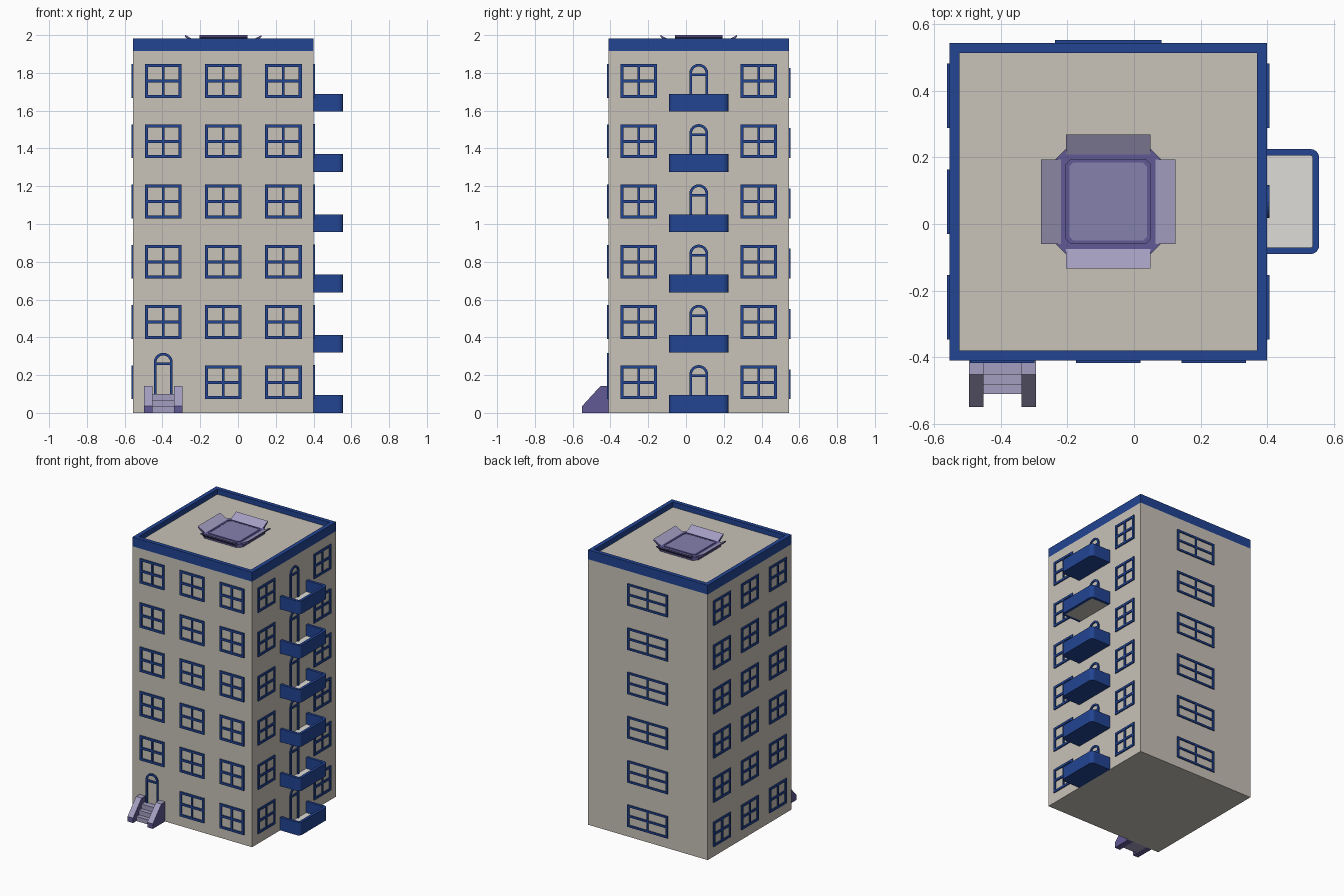
import bpy, bmesh
from math import sin, cos, pi
from mathutils import Matrix, Vector

cube = bpy.data.objects.get("Cube")
if cube:
    bpy.data.objects.remove(cube)


def material(name, rgb):
    m = bpy.data.materials.new(name)
    m.use_nodes = True
    m.diffuse_color = (*rgb, 1)
    m.node_tree.nodes["Principled BSDF"].inputs["Base Color"].default_value = (*rgb, 1)
    return m


BEIGE = material("beige wall", (0.58, 0.54, 0.48))
BLUE = material("blue trim", (0.016, 0.058, 0.29))
LILAC = material("pale lilac", (0.37, 0.34, 0.53))
PURPLE = material("purple", (0.115, 0.10, 0.30))
MAUVE = material("mauve", (0.24, 0.22, 0.42))
WHITE = material("off white", (0.74, 0.72, 0.68))


def mesh_from(bm, name, mats, rule=None):
    bmesh.ops.recalc_face_normals(bm, faces=bm.faces)
    if rule:
        for f in bm.faces:
            f.material_index = rule(f)
    me = bpy.data.meshes.new(name)
    bm.to_mesh(me)
    bm.free()
    for m in mats:
        me.materials.append(m)
    return me


def place(name, me, matrix=Matrix()):
    ob = bpy.data.objects.new(name, me)
    ob.matrix_world = matrix
    bpy.context.collection.objects.link(ob)
    return ob


def add_box(bm, lo, hi):
    lo, hi = Vector(lo), Vector(hi)
    size = Matrix.Diagonal((*(hi - lo), 1))
    bmesh.ops.create_cube(bm, size=1, matrix=Matrix.Translation((lo + hi) / 2) @ size)


def box(name, lo, hi, mat):
    bm = bmesh.new()
    add_box(bm, lo, hi)
    return place(name, mesh_from(bm, name, [mat]))


def extrude(bm, faces, vec):
    geo = bmesh.ops.extrude_face_region(bm, geom=faces)["geom"]
    bmesh.ops.translate(bm, vec=vec, verts=[v for v in geo if isinstance(v, bmesh.types.BMVert)])


def prism(bm, pts, vec):
    extrude(bm, [bm.faces.new([bm.verts.new(p) for p in pts])], vec)


def band(bm, outer, inner, vec, closed=False):
    """Strip between two matching outlines, thickened along vec."""
    a, b = [[bm.verts.new(p) for p in line] for line in (outer, inner)]
    n = len(a)
    quads = [bm.faces.new((a[i], a[(i + 1) % n], b[(i + 1) % n], b[i]))
             for i in range(n if closed else n - 1)]
    extrude(bm, quads, vec)


# Body, parapet and roof deck
X0, X1, Y0, Y1 = -0.555, 0.40, -0.41, 0.545
CX, CY = (X0 + X1) / 2, (Y0 + Y1) / 2
FLOORS, STOREY, COL = 6, 0.319, 0.318
RIM, DECK, TOP = 1.915, 1.945, 1.982


def rect(d, z):
    return [(X0 + d, Y0 + d, z), (X1 - d, Y0 + d, z), (X1 - d, Y1 - d, z), (X0 + d, Y1 - d, z)]


box("building_body", (X0, Y0, 0), (X1, Y1, RIM), BEIGE)
bm = bmesh.new()
band(bm, rect(0, RIM), rect(0.03, RIM), (0, 0, TOP - RIM), closed=True)
place("parapet", mesh_from(bm, "parapet", [BLUE]))
box("roof_deck", (X0 + 0.03, Y0 + 0.03, RIM), (X1 - 0.03, Y1 - 0.03, DECK), BEIGE)


# Window and door frames, drawn facing -y around their own origin
def window_mesh(name, w, h, t):
    bm = bmesh.new()
    w, h, out, back = w / 2, h / 2, -0.008, 0.003
    for s in (-1, 1):
        xs = sorted((s * w, s * (w - t)))
        zs = sorted((s * h, s * (h - t)))
        add_box(bm, (xs[0], out, -h), (xs[1], back, h))
        add_box(bm, (t - w, out, zs[0]), (w - t, back, zs[1]))
    add_box(bm, (-t * 0.4, out, t - h), (t * 0.4, back, h - t))
    add_box(bm, (t - w, out, -t / 2), (w - t, back, t / 2))
    return mesh_from(bm, name, [BLUE])


def door_mesh(r, spring, t):
    def outline(q):
        arc = [pi - i * pi / 12 for i in range(13)]
        return [(-q, 0.003, 0)] + [(q * cos(a), 0.003, spring + q * sin(a)) for a in arc] + [(q, 0.003, 0)]
    bm = bmesh.new()
    band(bm, outline(r), outline(r - t), (0, -0.011, 0))
    add_box(bm, (t - r, -0.008, spring - t), (r - t, 0.003, spring))
    return mesh_from(bm, "arched_door_frame", [BLUE])


def on_wall(x, y, z, turn):
    return Matrix.Translation((x, y, z)) @ Matrix.Rotation(turn * pi / 2, 4, "Z")


window = window_mesh("window_frame", 0.194, 0.178, 0.016)
wide_window = window_mesh("wide_window_frame", 0.32, 0.158, 0.014)
door = door_mesh(0.05, 0.198, 0.014)

for k in range(FLOORS):
    z = 0.162 + k * STOREY
    for c in (-1, 0, 1):
        if k or c >= 0:
            place("front_window", window, on_wall(CX + c * COL, Y0, z, 0))
        place("left_side_window", window, on_wall(X0, CY + c * COL, z, -1))
        if c:
            place("balcony_side_window", window, on_wall(X1, CY + c * COL, z, 1))
    place("back_window", wide_window, on_wall(CX, Y1, z - 0.01, 2))
    place("balcony_door", door, on_wall(X1, CY, 0.005 + k * STOREY, 1))
place("entrance_door", door, on_wall(CX - COL, Y0, 0.07, 0))


# Balconies: rounded rail around a floor slab
def balcony_outline(d, z):
    r, half, far = 0.026 - d, 0.158 - d, 0.557 - d
    pts = [(X1, CY - half, z)]
    for s, start in ((-1, -pi / 2), (1, 0)):
        for i in range(5):
            a = start + i * pi / 8
            pts.append((far - r + r * cos(a), CY + s * (half - r) + r * sin(a), z))
    return pts + [(X1, CY + half, z)]


for k in range(FLOORS):
    z = k * STOREY
    odd = k == 4
    bm = bmesh.new()
    band(bm, balcony_outline(0, z), balcony_outline(0.02, z), (0, 0, 0.094))
    place("balcony_rail", mesh_from(bm, "balcony_rail", [BLUE]))
    bm = bmesh.new()
    prism(bm, balcony_outline(0.02, z), (0, 0, 0.014))
    place("balcony_floor", mesh_from(bm, "balcony_floor", [WHITE, BEIGE if odd else BLUE],
                                     lambda f: int(f.normal.z < -0.5)))

# Entrance stairs with sloping side walls
SX = CX - COL
for s in (-1, 1):
    x = SX + s * 0.079 - 0.022
    profile = [(Y0, 0), (-0.55, 0), (-0.55, 0.036), (-0.453, 0.142), (Y0, 0.142)]
    bm = bmesh.new()
    prism(bm, [(x, y, z) for y, z in profile], (0.044, 0, 0))
    place("stair_side_wall", mesh_from(bm, "stair_side_wall", [PURPLE, LILAC],
                                       lambda f: int(f.normal.z > 0.3)))
for i in range(3):
    box("stair_step", (SX - 0.057, -0.512 + i * 0.03, 0), (SX + 0.057, Y0, 0.033 * (i + 1)), LILAC)


# Rooftop landing pad
def octagon(half, cut, z):
    c = half - cut
    pts = [(half, -c), (half, c), (c, half), (-c, half), (-half, c), (-half, -c), (-c, -half), (c, -half)]
    return [(CX + x, CY + y, z) for x, y in pts]


PAD = 1.968
bm = bmesh.new()
prism(bm, octagon(0.158, 0.03, DECK), (0, 0, PAD - DECK))
place("landing_pad", mesh_from(bm, "landing_pad", [PURPLE]))
bm = bmesh.new()
prism(bm, octagon(0.128, 0.015, PAD), (0, 0, 0.003))
place("landing_pad_panel", mesh_from(bm, "landing_pad_panel", [MAUVE]))
bm = bmesh.new()
band(bm, octagon(0.128, 0.015, PAD + 0.003), octagon(0.117, 0.012, PAD + 0.003), (0, 0, 0.002), closed=True)
place("landing_pad_ring", mesh_from(bm, "landing_pad_ring", [PURPLE]))

# Raised flaps around the pad
bm = bmesh.new()
flap = [(-0.142, PAD), (-0.202, 2.0), (-0.202, 1.99), (-0.158, PAD - 0.012)]
prism(bm, [(-0.127, y, z) for y, z in flap], (0.254, 0, 0))
flap_mesh = mesh_from(bm, "landing_pad_flap", [PURPLE, LILAC], lambda f: int(f.normal.z > 0.3))
for turn in range(4):
    place("landing_pad_flap", flap_mesh, on_wall(CX, CY, 0, turn))
